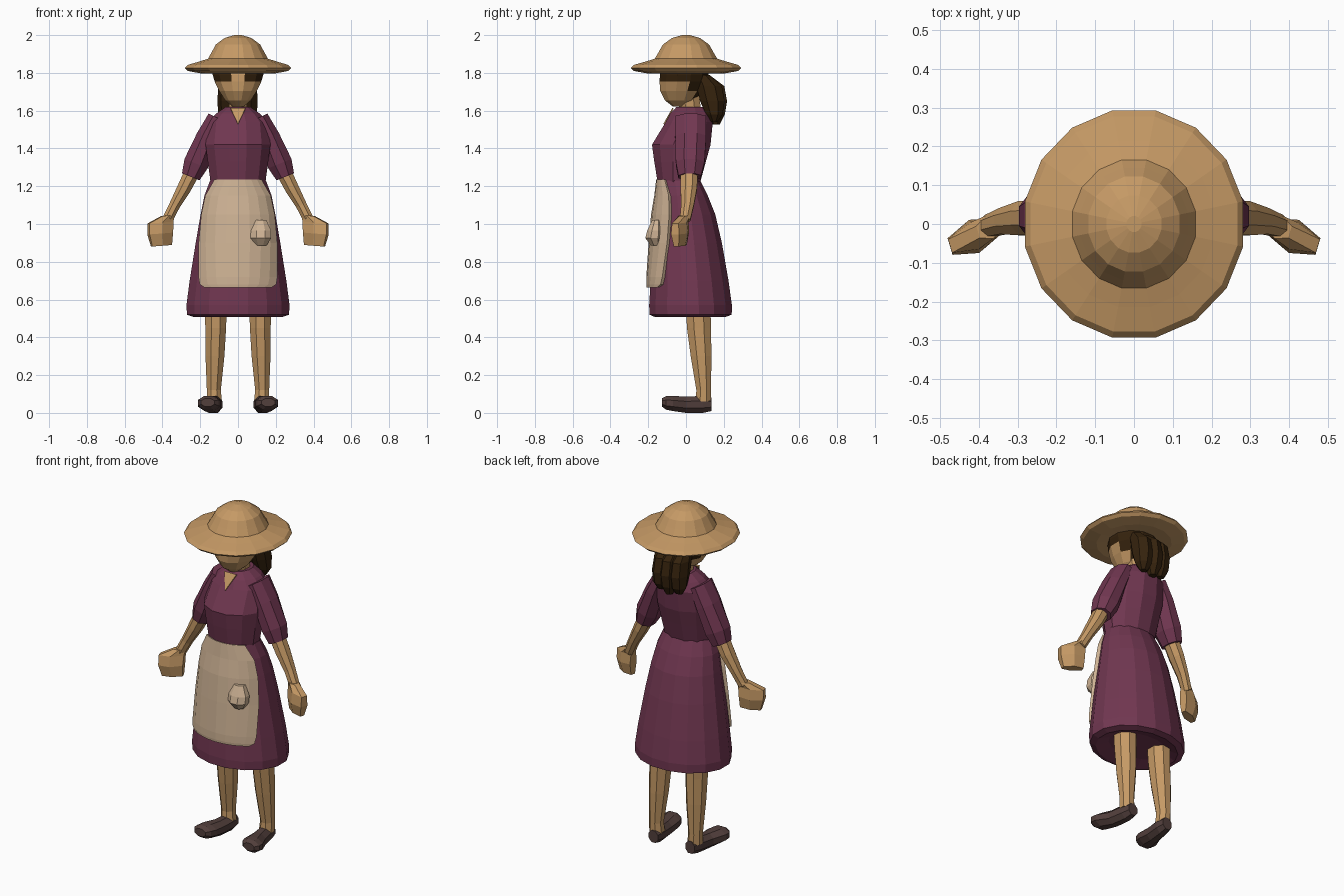
import bpy, bmesh, math
from mathutils import Vector

if "Cube" in bpy.data.objects:
    bpy.data.objects.remove(bpy.data.objects["Cube"])


def material(name, rgb):
    m = bpy.data.materials.new(name)
    m.diffuse_color = (*rgb, 1)
    m.use_nodes = True
    m.node_tree.nodes["Principled BSDF"].inputs["Base Color"].default_value = m.diffuse_color
    return m


TAN = material("tan", (0.56, 0.32, 0.13))
PLUM = material("plum", (0.165, 0.038, 0.082))
CREAM = material("cream", (0.62, 0.45, 0.30))
HAIR = material("dark_brown", (0.035, 0.016, 0.004))
SHOE = material("shoe_brown", (0.085, 0.05, 0.045))


def finish(name, bm, mats, mirror=False):
    bmesh.ops.recalc_face_normals(bm, faces=bm.faces)
    me = bpy.data.meshes.new(name)
    bm.to_mesh(me)
    bm.free()
    for m in mats:
        me.materials.append(m)
    ob = bpy.data.objects.new(name, me)
    bpy.context.collection.objects.link(ob)
    if mirror:
        mod = ob.modifiers.new("mirror", "MIRROR")
        mod.use_mirror_merge = False
    return ob


def loft(name, rings, n, mats, mirror=False, rule=None):
    """Closed skin over rings of (centre, half-axis u, half-axis v)."""
    bm = bmesh.new()
    k = 1 / math.cos(math.pi / n)
    loops = []
    for c, u, v in rings:
        angles = [math.tau * (i + 0.5) / n for i in range(n)]
        loops.append([bm.verts.new(Vector(c) + Vector(u) * math.cos(a) * k
                                   + Vector(v) * math.sin(a) * k) for a in angles])
    for a, b in zip(loops, loops[1:]):
        for i in range(n):
            j = (i + 1) % n
            bm.faces.new((a[i], a[j], b[j], b[i]))
    bm.faces.new(loops[0])
    bm.faces.new(loops[-1])
    if rule:
        for f in bm.faces:
            f.material_index = rule(f.calc_center_median())
    return finish(name, bm, mats, mirror)


def level(rows, x=0):
    """Horizontal rings from (z, front y, back y, half width)."""
    return [((x, (f + b) / 2, z), (w, 0, 0), (0, (b - f) / 2, 0)) for z, f, b, w in rows]


def limb(points):
    """Rings square to a path in the xz plane from (x, y, z, half width, half depth)."""
    rings = []
    for i, (x, y, z, w, d) in enumerate(points):
        p, q = points[max(i - 1, 0)], points[min(i + 1, len(points) - 1)]
        t = Vector((q[0] - p[0], 0, q[2] - p[2])).normalized()
        rings.append(((x, y, z), Vector((-t.z, 0, t.x)) * w, (0, d, 0)))
    return rings


# Straw hat: underside, rim, then crown
hat = [(1.805, .11), (1.797, .20), (1.81, .27), (1.825, .287), (1.842, .272), (1.86, .21),
       (1.875, .162), (1.91, .142), (1.95, .12), (1.985, .072), (2.0, .02)]
loft("straw_hat", [((0, 0, z), (r * .98, 0, 0), (0, r * 1.02, 0)) for z, r in hat], 16, [TAN])

# Head with hair painted on the top and back
loft("head", level([(1.622, -.07, 0, .03), (1.655, -.112, .05, .068), (1.705, -.137, .09, .10),
                    (1.755, -.14, .115, .124), (1.79, -.138, .12, .134), (1.83, -.13, .12, .135)]),
     12, [TAN, HAIR],
     rule=lambda c: int((c.z > 1.75 and abs(c.x) > .045) or (c.y > 0 and c.z > 1.71)
                        or (c.y > .05 and c.z > 1.66)))
loft("neck", level([(1.52, -.05, .09, .055), (1.60, -.035, .08, .046), (1.68, -.04, .07, .05)]),
     8, [TAN])

# Gathered hair at the nape, in three locks
for i, x in enumerate((-.058, 0, .058)):
    s = .012 if x == 0 else 0
    loft(f"hair_lock_{i + 1}", level([(1.79, .05, .12, .03), (1.73, .06, .185 + s, .042),
                                      (1.65, .08, .20 + s, .046), (1.58, .11, .19 + s, .042),
                                      (1.54 - s, .135, .165 + s, .02)], x), 7, [HAIR])

# Dress: bodice, skirt and sleeves
loft("bodice", level([(1.22, -.15, .075, .145), (1.33, -.168, .105, .16), (1.42, -.18, .13, .172),
                      (1.54, -.107, .142, .158), (1.585, -.083, .13, .115),
                      (1.62, -.05, .10, .065)]), 12, [PLUM])
skirt = [(1.23, -.148, .075, .148), (1.15, -.155, .115, .178), (1.05, -.167, .155, .198),
         (.90, -.178, .19, .224), (.70, -.187, .225, .256), (.57, -.195, .243, .273),
         (.52, -.193, .242, .27), (.508, -.165, .21, .235), (.525, -.08, .15, .18)]
loft("skirt", level(skirt), 16, [PLUM])
loft("sleeves", limb([(.115, .025, 1.565, .045, .08), (.165, .025, 1.46, .056, .082),
                      (.222, .022, 1.32, .066, .076), (.25, .02, 1.25, .05, .06)]),
     8, [PLUM], mirror=True)

# Skin showing in the V neckline
bm = bmesh.new()
bm.faces.new([bm.verts.new(p) for p in ((-.04, -.072, 1.615), (.04, -.072, 1.615), (0, -.12, 1.53))])
finish("neckline", bm, [TAN]).modifiers.new("thickness", "SOLIDIFY").thickness = .008

# Apron: an arc wrapped around the front of the skirt (z, front y, half width, wrap degrees)
bm = bmesh.new()
rows = []
for z, f, w, wrap in [(1.235, -.158, .155, 54), (1.15, -.168, .19, 66), (1.05, -.185, .21, 68),
                      (.90, -.198, .236, 62), (.72, -.21, .266, 52), (.68, -.21, .272, 48),
                      (.665, -.208, .272, 41)]:
    b = .06 + (1.235 - z) * .33
    cy, d = (f + b) / 2, (b - f) / 2
    row = []
    for i in range(9):
        a = math.radians(wrap) * (i / 4 - 1)
        row.append(bm.verts.new((w * math.sin(a), cy - d * math.cos(a), z)))
    rows.append(row)
for a, b in zip(rows, rows[1:]):
    for i in range(8):
        bm.faces.new((a[i], a[i + 1], b[i + 1], b[i]))
apron = finish("apron", bm, [CREAM])
mod = apron.modifiers.new("thickness", "SOLIDIFY")
mod.thickness = .022
mod.offset = -1 if apron.data.polygons[20].normal.y < 0 else 1

# Bulging apron pocket
loft("apron_pocket", level([(.885, -.185, -.13, .03), (.925, -.215, -.12, .056),
                            (.965, -.205, -.12, .056), (1.02, -.18, -.13, .03)], .12), 8, [CREAM])

# Forearms and cupped hands
loft("forearms", limb([(.225, .018, 1.31, .042, .045), (.285, .015, 1.19, .037, .044),
                       (.335, .008, 1.10, .029, .034), (.375, -.005, 1.02, .028, .028)]),
     8, [TAN], mirror=True)
hand = [(.372, -.008, 1.045, .03, .026), (.41, -.03, 1.008, .064, .03),
        (.412, -.032, .95, .062, .037), (.405, -.03, .885, .052, .022)]
loft("hands", [((x, y, z), (w, -.42 * w, -.08 * w), (.3 * d, d, 0)) for x, y, z, w, d in hand],
     6, [TAN], mirror=True)

# Legs and shoes
legs = [(.56, .0, .13, .058, .118), (.45, .005, .132, .055, .118), (.30, .025, .135, .05, .122),
        (.12, .055, .132, .037, .128), (.06, .05, .132, .04, .125)]
loft("legs", [((x, (f + b) / 2, z), (w, 0, 0), (0, (b - f) / 2, 0)) for z, f, b, w, x in legs],
     8, [TAN], mirror=True)
shoe = [(.135, .12, .045, .03, .035), (.09, .123, .045, .04, .045), (.0, .135, .043, .045, .043),
        (-.07, .152, .05, .06, .04), (-.105, .158, .053, .055, .036), (-.127, .16, .055, .035, .022)]
loft("shoes", [((x, y, z), (w, 0, 0), (0, 0, h)) for y, x, z, w, h in shoe], 8, [SHOE], mirror=True)
